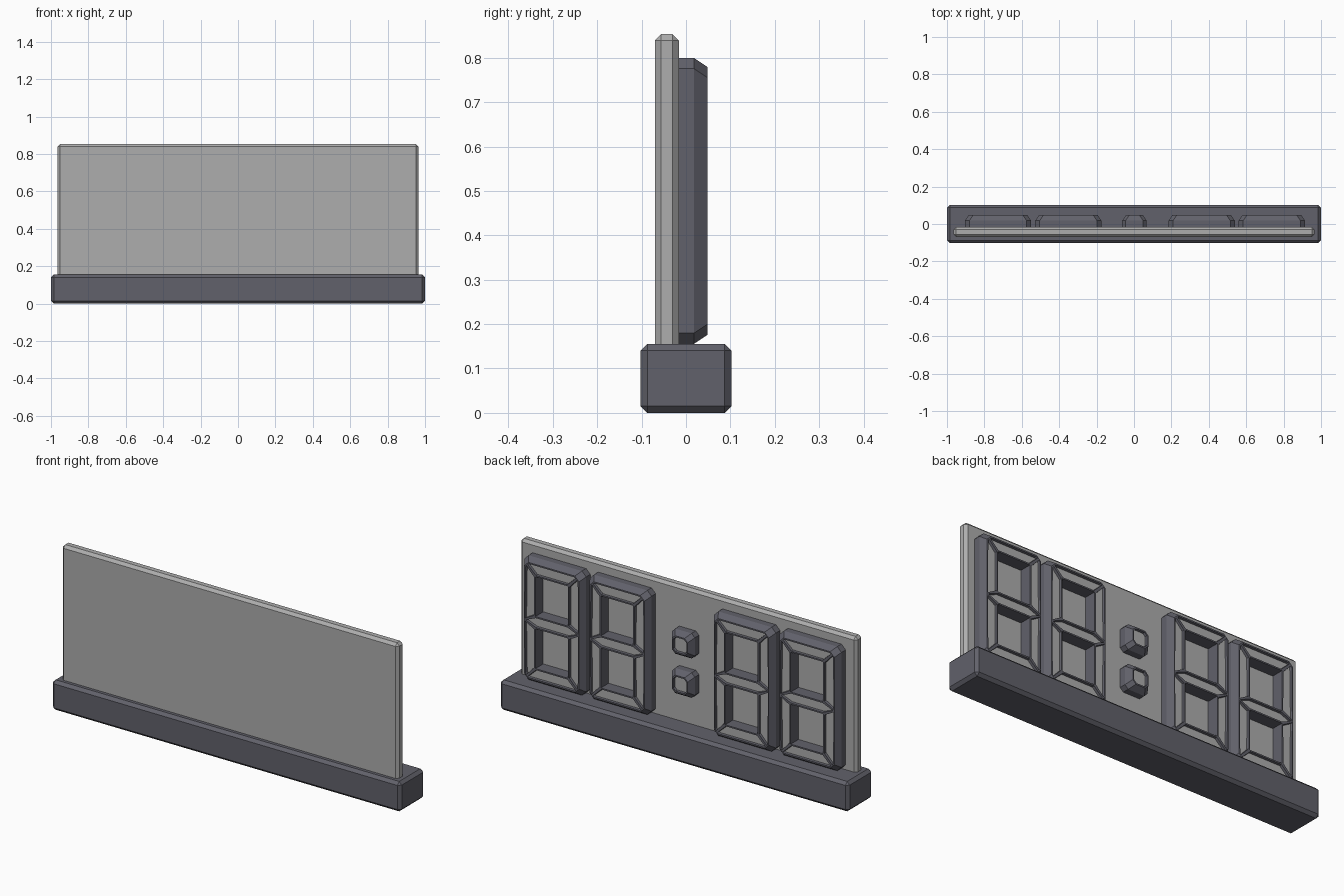
import bpy, bmesh

if "Cube" in bpy.data.objects:
    bpy.data.objects.remove(bpy.data.objects["Cube"])


def material(name, rgb):
    m = bpy.data.materials.new(name)
    m.diffuse_color = (*rgb, 1)
    m.use_nodes = True
    m.node_tree.nodes["Principled BSDF"].inputs["Base Color"].default_value = m.diffuse_color
    return m


DARK = material("dark_plastic", (0.12, 0.12, 0.145))
LIGHT = material("light_grey", (0.42, 0.42, 0.42))
BACK, SHOULDER, FACE = -0.018, 0.018, 0.048   # y levels of the housings
RIM = 0.02                                    # sloped rim width
MID_Z = 0.4775


def add_object(name, bm, mats):
    mesh = bpy.data.meshes.new(name)
    bm.to_mesh(mesh)
    bm.free()
    for m in mats:
        mesh.materials.append(m)
    ob = bpy.data.objects.new(name, mesh)
    bpy.context.collection.objects.link(ob)
    return ob


def box(name, lo, hi, chamfer, mat):
    bm = bmesh.new()
    bmesh.ops.create_cube(bm, size=1)
    for v in bm.verts:
        v.co = [(l + h) / 2 + c * (h - l) for l, h, c in zip(lo, hi, v.co)]
    bmesh.ops.bevel(bm, geom=bm.edges[:], offset=chamfer, segments=1, affect='EDGES')
    return add_object(name, bm, [mat])


def housing(name, polys, hole_w, cx, cz):
    """Front plate of lit segments, recessed one by one, with sloped rim and walls."""
    bm = bmesh.new()
    for poly in polys:
        bm.faces.new([bm.verts.new((u, FACE, w)) for u, w in poly])
    bmesh.ops.remove_doubles(bm, verts=bm.verts[:], dist=1e-4)
    bm.normal_update()
    for f in bm.faces:
        if f.normal.y < 0:
            f.normal_flip()
    segments = bm.faces[:]
    border = [e for e in bm.edges if e.is_boundary]
    inner = [e for e in border if all(abs(v.co.x) < hole_w + 1e-4 for v in e.verts)
             and hole_w and all(abs(v.co.z) < H1 + 1e-4 for v in e.verts)]
    outer = [e for e in border if e not in inner]

    def extrude(edges):
        geom = bmesh.ops.extrude_edge_only(bm, edges=edges)["geom"]
        return ([g for g in geom if isinstance(g, bmesh.types.BMVert)],
                [g for g in geom if isinstance(g, bmesh.types.BMEdge)])

    # sloped rim, then outer wall
    verts, edges = extrude(outer)
    for v in verts:
        v.co.y = SHOULDER
        for i in (0, 2):
            if abs(v.co[i]) > 1e-4:
                v.co[i] += RIM if v.co[i] > 0 else -RIM
    verts, _ = extrude([e for e in edges if e.is_boundary])
    for v in verts:
        v.co.y = BACK
    # window walls
    if inner:
        verts, _ = extrude(inner)
        for v in verts:
            v.co.y = BACK
    # recessed segments
    bmesh.ops.recalc_face_normals(bm, faces=bm.faces[:])
    bm.normal_update()
    if segments[0].normal.y < 0:
        bmesh.ops.reverse_faces(bm, faces=bm.faces[:])
    bmesh.ops.inset_individual(bm, faces=segments, thickness=0.008)
    bmesh.ops.inset_individual(bm, faces=segments, thickness=0.002, depth=-0.012)
    for f in segments:
        f.material_index = 1
    ob = add_object(name, bm, [DARK, LIGHT])
    ob.location = (cx, 0, cz)


# base and back panel
box("base", (-1, -0.102, 0), (1, 0.102, 0.155), 0.015, DARK)
box("panel", (-0.965, -0.07, 0.12), (0.965, -0.016, 0.853), 0.014, LIGHT)

# seven-segment layout
A, B, C, S = 0.157, 0.302, 0.024, 0.064   # half width, half height, corner cut, bar width
W, H0, H1 = A - S, S / 2, B - S           # window half width, bottom, top
digit = [[(-A, 0), (-W, H0), (W, H0), (A, 0), (W, -H0), (-W, -H0)]]
for sz in (1, -1):
    digit.append([(u, w * sz) for u, w in (
        (-A + C / 2, B - C / 2), (-A + C, B), (A - C, B), (A - C / 2, B - C / 2), (W, H1), (-W, H1))])
    for sx in (1, -1):
        digit.append([(u * sx, w * sz) for u, w in (
            (A - C / 2, B - C / 2), (A, B - C), (A, 0), (W, H0), (W, H1))])

for i, x in enumerate((-0.727, -0.351, 0.362, 0.737)):
    housing(f"digit_{i + 1}", digit, W, x, MID_Z)

# colon dots
D, K = 0.045, 0.018
dot = [[(D, D - K), (D - K, D), (K - D, D), (-D, D - K),
        (-D, K - D), (K - D, -D), (D - K, -D), (D, K - D)]]
for name, dz in (("upper", 0.102), ("lower", -0.102)):
    housing(f"{name}_colon_dot", dot, 0, 0.002, MID_Z + dz)
